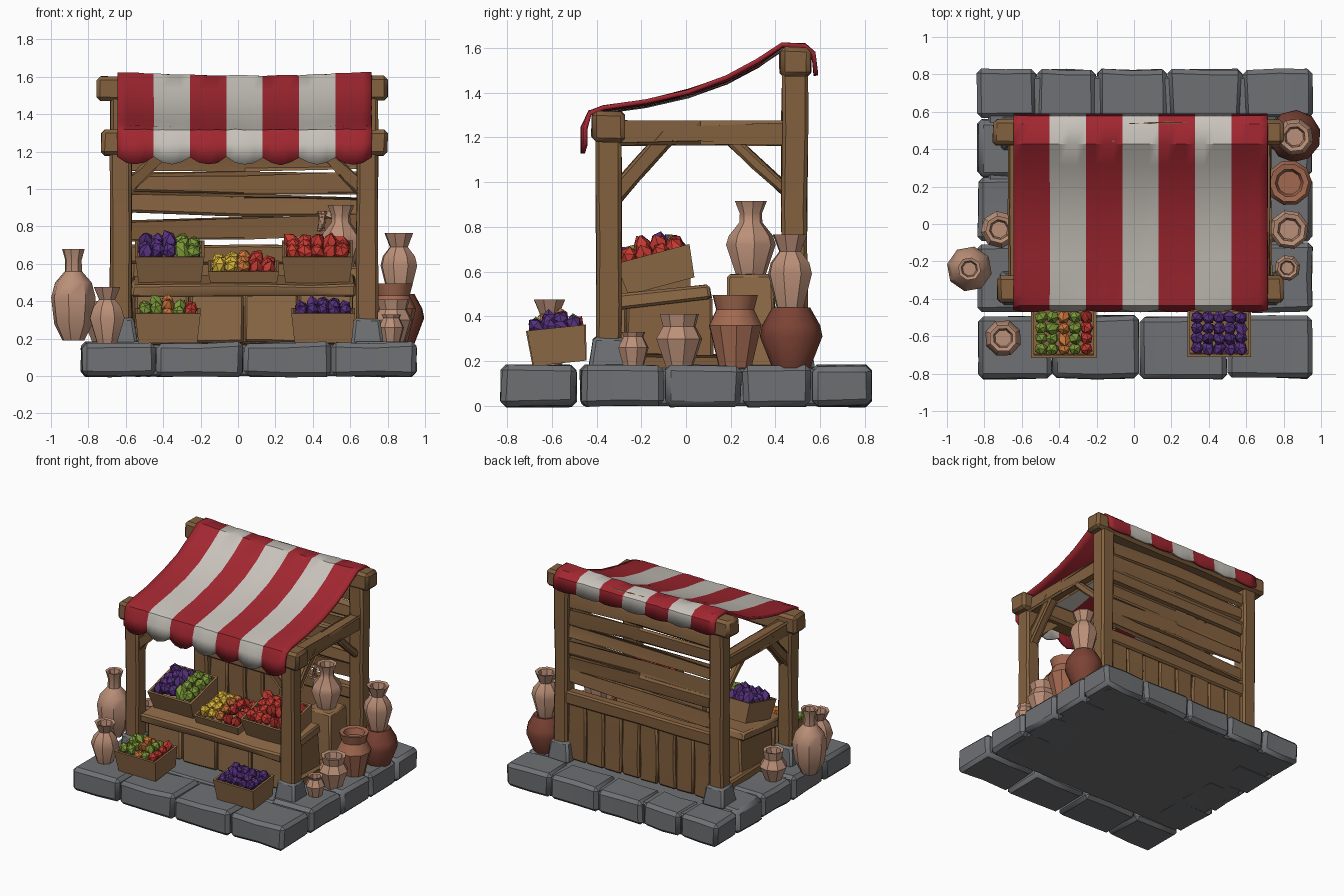
import bpy, bmesh, math, random
from mathutils import Matrix, Vector

if "Cube" in bpy.data.objects:
    bpy.data.objects.remove(bpy.data.objects["Cube"])

random.seed(4)
rnd = random.uniform


def mat(name, *rgb):
    m = bpy.data.materials.new(name)
    m.diffuse_color = (*rgb, 1)
    m.use_nodes = True
    m.node_tree.nodes["Principled BSDF"].inputs["Base Color"].default_value = m.diffuse_color
    return m


WOOD = mat("wood", .23, .12, .05)
LIGHT = mat("light_wood", .28, .15, .065)
STONE = mat("stone", .16, .165, .175)
RED = mat("red_cloth", .36, .02, .03)
WHITE = mat("white_cloth", .58, .55, .5)
CLAY = mat("pale_clay", .5, .28, .19)
ORANGE = mat("orange_clay", .36, .14, .08)
DARK = mat("dark_clay", .2, .055, .035)
PURPLE = mat("purple_food", .09, .03, .2)
GREEN = mat("green_food", .2, .32, .04)
YELLOW = mat("yellow_food", .7, .45, .04)
TOMATO = mat("red_food", .55, .04, .03)
PEACH = mat("orange_food", .6, .18, .04)


def finish(name, bm, *mats):
    bmesh.ops.recalc_face_normals(bm, faces=bm.faces)
    me = bpy.data.meshes.new(name)
    bm.to_mesh(me)
    bm.free()
    for m in mats:
        me.materials.append(m)
    ob = bpy.data.objects.new(name, me)
    bpy.context.collection.objects.link(ob)
    return ob


def box(name, lo, hi, m, bevel=.012, cuts=0, jit=.005, M=Matrix(), taper=1):
    """Rough bevelled block; cuts divide the longest axis so it can wobble."""
    lo, hi = Vector(lo), Vector(hi)
    size, mid = hi - lo, (lo + hi) / 2
    bm = bmesh.new()
    bmesh.ops.create_cube(bm, size=1)
    axis = max(range(3), key=lambda i: size[i])
    if cuts:
        es = [e for e in bm.edges if abs(e.verts[0].co[axis] - e.verts[1].co[axis]) > .5]
        bmesh.ops.subdivide_edges(bm, edges=es, cuts=cuts, use_grid_fill=True)
    for v in bm.verts:
        k = taper if v.co.z > .4 else 1
        v.co = M @ (mid + Vector((v.co.x * size.x * k, v.co.y * size.y * k, v.co.z * size.z))
                    + Vector([rnd(-jit, jit) for _ in range(3)]))
    es = [e for e in bm.edges if e.calc_face_angle(0) > .7]
    bmesh.ops.bevel(bm, geom=es, offset=bevel, segments=1, affect='EDGES')
    return finish(name, bm, m)


def beam(name, p, q, w, h, m=WOOD):
    p, d = Vector(p), Vector(q) - Vector(p)
    M = Matrix.Translation(p) @ d.to_track_quat('Z', 'Y').to_matrix().to_4x4()
    return box(name, (-w / 2, -h / 2, 0), (w / 2, h / 2, d.length), m, cuts=1, M=M, jit=.004)


def pot(name, x, y, profile, m, sides=8):
    """Lathed pot; the last rim ring is followed by a sunken inside."""
    bm = bmesh.new()
    r_end, z_end = profile[-1]
    prof = profile + [(r_end * .72, z_end - .005), (r_end * .6, z_end - .05)]
    rings = []
    turn = rnd(0, 1)
    for r, z in prof:
        rings.append([bm.verts.new((x + r * math.cos(turn + math.tau * i / sides),
                                    y + r * math.sin(turn + math.tau * i / sides), z))
                      for i in range(sides)])
    for a, b in zip(rings, rings[1:]):
        for i in range(sides):
            j = (i + 1) % sides
            bm.faces.new((a[i], a[j], b[j], b[i]))
    bm.faces.new(rings[0][::-1])
    bm.faces.new(rings[-1])
    return finish(name, bm, m)


def crate(name, x, y, z, w, d, h, tilt, foods, r):
    """Flared crate with a sunken bed, heaped with low-poly produce."""
    M = Matrix.Translation((x, y, z)) @ Matrix.Rotation(math.radians(tilt), 4, 'X')
    bm = bmesh.new()
    bmesh.ops.create_cube(bm, size=1)
    for v in bm.verts:
        k = 1 if v.co.z > 0 else .9
        v.co = (v.co.x * w * k, v.co.y * d * k, (v.co.z + .5) * h)
    top = max(bm.faces, key=lambda f: f.calc_center_median().z)
    bmesh.ops.inset_region(bm, faces=[top], thickness=.022)
    out = bmesh.ops.extrude_face_region(bm, geom=[top])
    bmesh.ops.delete(bm, geom=[top], context='FACES_ONLY')
    bmesh.ops.translate(bm, vec=(0, 0, -h * .4),
                        verts=[g for g in out['geom'] if isinstance(g, bmesh.types.BMVert)])
    bm.transform(M)
    finish(name, bm, LIGHT)
    bm = bmesh.new()
    nx, ny = 5, 4
    for i in range(nx):
        for j in range(ny):
            u, v = (i + .5) / nx - .5, (j + .5) / ny - .5
            heap = .05 * (1 - 2 * max(abs(u), abs(v)))
            P = (M @ Matrix.Translation((u * w * .86, v * d * .84, h * .92 + heap + rnd(-.01, .02)))
                 @ Matrix.Rotation(rnd(0, 6), 4, 'Z') @ Matrix.Rotation(rnd(-.9, .9), 4, 'X')
                 @ Matrix.Diagonal((r, r, r * rnd(1, 1.6), 1)))
            new = bmesh.ops.create_icosphere(bm, subdivisions=1, radius=1, matrix=P)['verts']
            k = min(int(i / nx * len(foods)), len(foods) - 1)
            for f in {f for vert in new for f in vert.link_faces}:
                f.material_index = k
    finish(name + "_produce", bm, *foods)


# Stone plinth: core slab with blocks around the edge
box("plinth_core", (-.78, -.47, 0), (.9, .79, .165), STONE, jit=0)
def stone_row(name, y0, y1, xs):
    for a, b in zip(xs, xs[1:]):
        box(name, (a + .004, y0 + .004, 0), (b - .004, y1 - .004, .18), STONE, .025, 1, .007)
stone_row("front_stone", -.83, -.49, [-.84, -.44, .03, .5, .955])
stone_row("back_stone", .56, .83, [-.84, -.52, -.2, .18, .58, .955])
ys = [-.475, -.1, .25, .56]
for a, b in zip(ys, ys[1:]):
    stone_row("left_stone", a, b, [-.84, -.5])
    stone_row("right_stone", a, b, [.6, .955])

# Posts, stone sockets, side beams and braces
for side, x, s in (("left", -.625, 1), ("right", .69, -1)):
    for end, y, z in (("front", -.345, 1.28), ("back", .485, 1.58)):
        box(f"{side}_{end}_post", (x - .057, y - .057, .17), (x + .057, y + .057, z), WOOD, .015, 3)
        box(f"{side}_{end}_socket", (x - .09, y - .09, .16), (x + .09, y + .09, .31), STONE, .015, taper=.78)
    beam(f"{side}_side_beam", (x, -.32, 1.22), (x, .45, 1.22), .075, .085)
    beam(f"{side}_front_brace", (x, -.31, .95), (x, -.09, 1.2), .05, .055)
    beam(f"{side}_back_brace", (x, .45, .96), (x, .2, 1.19), .05, .055)
    beam(f"{side}_cross_brace", (x + s * .03, -.35, 1.0), (x + s * .22, -.35, 1.19), .05, .05)
    box(f"{side}_floor_rail", (x + s * .05, -.28, .16), (x + s * .1, .45, .23), WOOD, cuts=2)
box("front_beam", (-.73, -.42, 1.18), (.8, -.275, 1.315), WOOD, .02, 4)
box("back_beam", (-.755, .42, 1.47), (.8, .56, 1.605), WOOD, .02, 4)

# Back wall: horizontal slats over vertical planks
for i, z in enumerate((.745, .865, .985, 1.105, 1.225, 1.345)):
    t = rnd(-.012, .012)
    beam("back_slat", (-.6, .49 + .01 * (i % 2), z + .047 + t), (.67, .49, z + .047 - t), .035, .098)
box("back_rail", (-.6, .45, .6), (.67, .53, .7), WOOD, cuts=3)
for i in range(8):
    x = -.57 + i * .152
    box("back_plank", (x, .47, .175), (x + .148, .515, .62 + rnd(-.01, .01)), WOOD, cuts=2)

# Counter: body, front planks and sloping top
box("counter_body", (-.555, -.27, .17), (.62, .12, .49), WOOD, taper=.97)
for i in range(4):
    x = -.55 + i * .293
    box("counter_plank", (x, -.31, .18), (x + .285, -.265, .44), LIGHT, cuts=1)
T = Matrix.Translation((.03, -.13, .485)) @ Matrix.Rotation(math.radians(6), 4, 'X')
box("counter_top", (-.6, -.25, -.035), (.6, .24, .03), LIGHT, cuts=4, M=T)
box("jug_stand", (.44, .18, .17), (.66, .4, .59), LIGHT, cuts=1, taper=.94)

# Crates of produce
crate("left_counter_crate", -.365, -.11, .535, .37, .34, .15, 15, [PURPLE, PURPLE, GREEN, GREEN], .043)
crate("middle_counter_crate", .03, -.13, .49, .38, .34, .1, 10, [YELLOW, YELLOW, PEACH, TOMATO, TOMATO], .04)
crate("right_counter_crate", .425, -.11, .535, .38, .34, .15, 15, [TOMATO], .043)
crate("left_ground_crate", -.375, -.565, .19, .35, .27, .16, 6, [GREEN, PEACH, GREEN, TOMATO], .036)
crate("right_ground_crate", .455, -.565, .19, .34, .26, .16, 6, [PURPLE], .036)

# Clay pots and jugs
pot("tall_left_jug", -.88, -.24, [(.06, .19), (.105, .28), (.122, .42), (.1, .5), (.047, .56), (.045, .62), (.062, .68)], CLAY)
pot("front_left_jug", -.7, -.61, [(.055, .17), (.1, .31), (.08, .37), (.046, .41), (.075, .475)], CLAY)
pot("small_left_pot", -.72, -.03, [(.055, .17), (.1, .28), (.065, .34), (.075, .4)], CLAY)
pot("stand_jug", .55, .29, [(.065, .58), (.112, .72), (.1, .76), (.052, .82), (.05, .86), (.072, .915)], CLAY)
pot("dark_pot", .86, .47, [(.085, .17), (.14, .31), (.13, .36), (.085, .44)], DARK, 10)
pot("stacked_jug", .86, .465, [(.06, .43), (.102, .59), (.09, .64), (.05, .69), (.08, .765)], CLAY)
pot("orange_pot", .83, .22, [(.075, .17), (.122, .36), (.088, .43), (.105, .495)], ORANGE, 10)
pot("small_right_pot", .83, -.03, [(.06, .17), (.106, .3), (.075, .355), (.09, .41)], CLAY)
pot("tiny_right_pot", .82, -.235, [(.045, .17), (.07, .26), (.045, .31), (.055, .33)], CLAY)
# Jug handle
for p, q in (((.5, .29, .86), (.45, .29, .86)), ((.45, .29, .87), (.445, .29, .78)), ((.445, .29, .79), (.475, .29, .74))):
    beam("jug_handle", p, q, .022, .022, CLAY)

# Striped canopy swept along its side profile, with scalloped hems
profile = [(-.45, 1.15), (-.45, 1.24), (-.43, 1.31), (-.37, 1.335), (-.18, 1.362), (.01, 1.405), (.18, 1.465),
           (.32, 1.54), (.43, 1.615), (.53, 1.612), (.57, 1.575), (.58, 1.49)]
STRIPES, PER = 7, 4
n = STRIPES * PER
bm = bmesh.new()
rows = []
for k, (y, z) in enumerate(profile):
    row = []
    for i in range(n + 1):
        u = i / n
        wave = abs(math.sin(math.pi * i / PER))
        sag = -.018 * math.sin(math.pi * u) if 2 < k < 10 else 0
        dz = -.04 * wave + .02 if k == 0 else (-.012 * wave if k == len(profile) - 1 else 0)
        dy = -.012 * wave if k < 2 else 0
        row.append(bm.verts.new((-.645 + 1.36 * u, y + dy, z + sag + dz + rnd(-.003, .003))))
    rows.append(row)
for a, b in zip(rows, rows[1:]):
    for i in range(n):
        f = bm.faces.new((a[i], a[i + 1], b[i + 1], b[i]))
        f.material_index = (i // PER) % 2
canopy = finish("canopy", bm, RED, WHITE)
sol = canopy.modifiers.new("thickness", 'SOLIDIFY')
sol.thickness, sol.offset = .02, 0

# Soft shading that keeps hard edges
for ob in bpy.context.collection.objects:
    ob.select_set(True)
bpy.context.view_layer.objects.active = canopy
bpy.ops.object.shade_smooth_by_angle(angle=math.radians(35))
